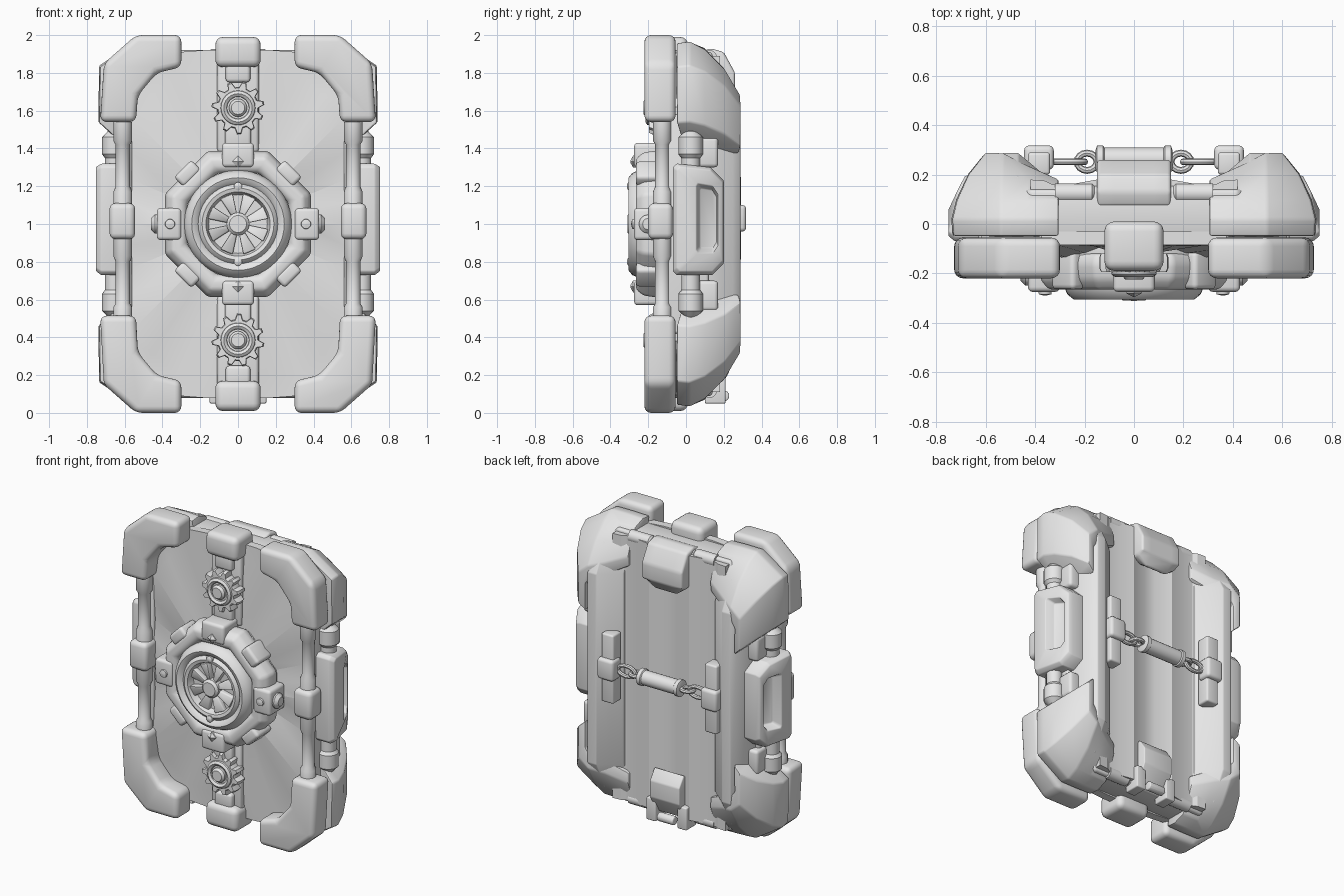
import bpy, bmesh, math
from mathutils import Matrix, Vector

if "Cube" in bpy.data.objects:
    bpy.data.objects.remove(bpy.data.objects["Cube"])

metal = bpy.data.materials.new("grey_metal")
metal.diffuse_color = (0.8, 0.8, 0.8, 1)
metal.use_nodes = True
metal.node_tree.nodes["Principled BSDF"].inputs["Base Color"].default_value = metal.diffuse_color


def finish(name, bm, bevel=0.0, mx=False, mz=False, seg=3, angle=35):
    """Bevel, mirror across x = 0 and z = 1, then make an object."""
    bmesh.ops.recalc_face_normals(bm, faces=bm.faces)
    if bevel:
        edges = [e for e in bm.edges if len(e.link_faces) == 2 and e.calc_face_angle(0) > 0.45]
        bmesh.ops.bevel(bm, geom=edges, offset=bevel, segments=seg, profile=0.5,
                        affect='EDGES', clamp_overlap=True)
    for use, axis in ((mx, 0), (mz, 2)):
        if use:
            dup = bmesh.ops.duplicate(bm, geom=bm.verts[:] + bm.edges[:] + bm.faces[:])["geom"]
            for v in dup:
                if isinstance(v, bmesh.types.BMVert):
                    v.co[axis] = (2 if axis == 2 else 0) - v.co[axis]
            bmesh.ops.reverse_faces(bm, faces=[f for f in dup if isinstance(f, bmesh.types.BMFace)])
    me = bpy.data.meshes.new(name)
    bm.to_mesh(me)
    bm.free()
    ob = bpy.data.objects.new(name, me)
    bpy.context.collection.objects.link(ob)
    me.materials.append(metal)
    bpy.ops.object.select_all(action='DESELECT')
    ob.select_set(True)
    bpy.context.view_layer.objects.active = ob
    bpy.ops.object.shade_smooth_by_angle(angle=math.radians(angle))


def loft(bm, rings, closed=False):
    """Skin rings of points; cap the ends, or join last to first."""
    vs = [[bm.verts.new(p) for p in r] for r in rings]
    n = len(vs[0])
    for a, b in zip(vs, vs[1:] + ([vs[0]] if closed else [])):
        for i in range(n):
            j = (i + 1) % n
            bm.faces.new((a[i], a[j], b[j], b[i]))
    if not closed:
        bm.faces.new(vs[0][::-1])
        bm.faces.new(vs[-1])
    return bm


def lathe(bm, prof, m, n=24, closed=False, off=0.0):
    """Turn (radius, height) pairs about the local z axis of matrix m."""
    return loft(bm, [[m @ Vector((r * math.cos(t), r * math.sin(t), h))
                      for t in (2 * math.pi * i / n + off for i in range(n))] for r, h in prof], closed)


def box(bm, x0, x1, y0, y1, z0, z1, m=Matrix()):
    return loft(bm, [[m @ Vector(p) for p in ((x0, y0, z), (x1, y0, z), (x1, y1, z), (x0, y1, z))]
                     for z in (z0, z1)])


def at(x, y, z, axis='Z'):
    """Local z points along +z, +x, or forward (-y)."""
    rot = {'Z': Matrix(), 'X': Matrix.Rotation(math.pi / 2, 4, 'Y'),
           'F': Matrix.Rotation(math.pi / 2, 4, 'X')}[axis]
    return Matrix.Translation((x, y, z)) @ rot


new = bmesh.new

# Core slab
oct_ = [(-.42, .09), (.42, .09), (.6, .3), (.6, 1.7), (.42, 1.91), (-.42, 1.91), (-.6, 1.7), (-.6, .3)]
finish("core_slab", loft(new(), [[(x, y, z) for x, z in oct_] for y in (-.05, .14)]), .015)

# Faceted front panel: folded fan rising to the dial
bm = new()
rings = [[], [], [], []]
N = 32
for i in range(N):
    t = 2 * math.pi * i / N
    c, s = math.cos(t), math.sin(t)
    r = min(.62 / max(abs(c), 1e-6), .92 / max(abs(s), 1e-6), 1.28 / (abs(c) + abs(s)))
    fold = (-.022, 0, .022, 0)[i % 4]
    for ring, q, y in zip(rings, (r, r, r * .85 + .03, .34), (-.03, -.085, -.09 + fold * .5, -.12 + fold)):
        ring.append((q * c, y, 1 + q * s))
finish("front_panel", loft(bm, rings), angle=12)

# Corrugated back panel
half = [(.42, .18), (.36, .175), (.33, .16), (.26, .16), (.15, .18), (.04, .145)]
prof = half + [(-x, y) for x, y in half[::-1]]
outline = [(.42, .08)] + prof + [(-.42, .08)]
finish("back_panel", loft(new(), [[(x, y, z) for x, y in outline] for z in (.11, 1.89)]), angle=20)

# Long back rails
rail = [(.05, .13), (.19, .17), (.288, .36), (.288, 1.64), (.19, 1.83), (.05, 1.87)]
finish("back_rail", loft(new(), [[(x, max(y - d, .04), z) for y, z in rail]
       for x, d in ((.34, .11), (.41, .05), (.47, 0), (.53, 0), (.56, .04), (.61, .19))]), .006, mx=True)

# Front corner guards, the lower pair slightly taller
for name, flip, zb in (("upper_guard", 1, 1.54), ("lower_guard", -1, 1.485)):
    guard = [(.30, 2), (.54, 2), (.71, 1.85), (.73, zb), (.54, zb), (.53, 1.68), (.43, 1.80), (.30, 1.83)]
    finish(name, loft(new(), [[(x, y, 1 + flip * (z - 1)) for x, z in guard] for y in (-.22, -.055)]),
           .035, mx=True, seg=4)

# Armour behind each corner: one section swept from the top arm round to the side
section = [(.03, -.05, 0), (0, .02, 0), (.13, .1, 0), (.45, .1, .55), (.9, .1, 1), (1.2, .1, .95), (1.2, .0, 0)]
rings = []
for px, pz, qx, qz, ymax in ((.305, 1.96, .305, 1.74, .18), (.42, 1.965, .44, 1.68, .24), (.54, 1.965, .53, 1.65, .288),
                             (.735, 1.84, .585, 1.60, .29), (.74, 1.54, .585, 1.40, .29)):
    rings.append([(px + (qx - px) * t, y + (ymax - .1) * k, pz + (qz - pz) * t) for t, y, k in section])
finish("corner_armour", loft(new(), rings), .01, mx=True, mz=True, seg=2, angle=25)

# Front centre clips, top and bottom
finish("front_clip", box(new(), -.12, .12, -.19, .01, 1.83, 1.99), .04, mz=True, seg=4)

# Top back clip and bottom hook
clip = [(.07, 1.76), (.07, 1.91), (.13, 1.93), (.2, 1.91), (.26, 1.80), (.26, 1.69), (.21, 1.62), (.15, 1.66)]
finish("back_clip", loft(new(), [[(x, y, z if abs(x) < .1 else max(z, 1.68)) for y, z in clip]
       for x in (-.15, -.08, .08, .15)]), .015)
bm = loft(new(), [[(x, y - .03, 2.0 - z + .02) for y, z in clip] for x in (-.11, .11)])
for x in (-.15, .08):
    box(bm, x, x + .07, .1, .21, .05, .2)
lathe(bm, [(.03, -.06), (.03, .06)], at(0, .2, .09, 'X'), 12)
finish("bottom_hook", bm, .015)

# Edge rods along top and bottom
finish("edge_rod", lathe(new(), [(.04, -.32), (.04, -.17), (.03, -.16), (.03, .16), (.04, .17), (.04, .32)],
       at(0, .125, 1.88, 'X'), 16), mz=True)

# Front side rods with collars
finish("side_rod", lathe(new(), [(.05, .48), (.05, .56), (.038, .58), (.038, .80), (.05, .83), (.05, 1.17),
       (.038, 1.2), (.038, 1.42), (.05, 1.44), (.05, 1.54)], at(.61, -.125, 0), 16), mx=True)
finish("rod_collar", box(new(), .545, .68, -.2, -.07, .92, 1.11), .03, mx=True)
finish("side_wall", box(new(), .56, .63, -.1, .12, .42, 1.58), .015, mx=True)

# Lumpy side pistons
half = [(.03, 1.68), (.045, 1.65), (.06, 1.61), (.05, 1.56), (.035, 1.53), (.035, 1.49), (.065, 1.46),
        (.065, 1.37), (.05, 1.35), (.05, 1.0)]
finish("side_piston", lathe(new(), half, at(.655, .025, 0), 16), mx=True, mz=True)
finish("piston_mount", box(new(), .56, .65, .04, .17, 1.3, 1.46), .02, mx=True, mz=True)

# Side plates with a sunken window, leaning in towards the back
edge = [(-.07, .75), (-.05, .73), (.14, .73), (.2, .79), (.2, 1.23), (.13, 1.3), (-.05, 1.32), (-.07, 1.3)]
def shrink(k, x):
    pts = [(.145 + (y - .145) * k[0], 1.04 + (z - 1.04) * k[1]) for y, z in edge]
    return [(x - max(y - .06, 0) * .5, y, z) for y, z in pts]
finish("side_plate", loft(new(), [shrink((1, 1), .6), shrink((1, 1), .725), shrink((.9, .94), .752),
       shrink((.42, .62), .752), shrink((.34, .54), .70)]), .006, mx=True, seg=2)

# Dial: scalloped outer ring
F = at(0, 0, 1, 'F')
finish("dial_outer_ring", lathe(new(), [(.29, .12), (.405, .12), (.42, .16), (.41, .225), (.375, .265), (.32, .265),
       (.29, .24)], F, 8, True, math.pi / 8), .015)
finish("dial_base", lathe(new(), [(.38, .03), (.38, .15), (.3, .19)], F, 32))

# Dial lugs: large on the axes, small on the diagonals
bm = new()
for k in range(8):
    m = F @ Matrix.Rotation(k * math.pi / 4, 4, 'Z')
    w, r0, r1, h = (.085, .30, .43, .275) if k % 2 == 0 else (.065, .34, .415, .265)
    box(bm, r0, r1, -w, w, .11, h, m)
finish("dial_lug", bm, .02)

# Dial studs: diamonds above and below, pegs at the sides
bm = new()
for z in (.67, 1.33):
    lathe(bm, [(.032, .26), (.032, .28), (.004, .295)], at(0, 0, z, 'F'), 4)
for x in (-.36, .36):
    lathe(bm, [(.03, .26), (.025, .285), (.004, .29)], at(x, 0, 1, 'F'), 12)
for x in (-1, 1):
    lathe(bm, [(.05, .40), (.05, .44), (.03, .46)], at(0, -.2, 1, 'X') @ Matrix.Scale(x, 4), 12)
finish("dial_stud", bm)

# Dial: round inner rings and dish
finish("dial_inner_ring", lathe(new(), [(.205, .2), (.285, .18), (.285, .25), (.27, .285), (.245, .305),
       (.22, .295), (.205, .275)], F, 48, True))
finish("dial_dish", lathe(new(), [(.26, .15), (.22, .275), (.19, .30), (.17, .295), (.155, .25), (.06, .245),
       (.06, .295), (.045, .31)], F, 40))
bm = new()
for k in range(8):
    m = F @ Matrix.Rotation((k + .5) * math.pi / 4, 4, 'Z')
    loft(bm, [[m @ Vector(p) for p in ((r, -w, .23), (r, w, .23), (r, w, .275), (r, -w, .29))]
              for r, w in ((.05, .015), (.16, .036))])
finish("dial_spoke", bm, .008, seg=2)
bm = new()
for z in (.8, 1.2):
    lathe(bm, [(.022, .27), (.022, .305), (.01, .312)], at(0, 0, z, 'F'), 12)
finish("dial_rivet", bm)

# Vertical straps joining dial to clips
bm = box(new(), -.11, .11, -.13, -.05, 1.38, 1.88)
box(bm, -.07, .07, -.17, -.05, 1.40, 1.56)
box(bm, -.065, .065, -.165, -.05, 1.75, 1.86)
finish("dial_strap", bm, .018, mz=True)

# Gears with hubs
T = 11
teeth = [((.14 if j in (1, 2) else .11), (i + (0, .2, .45, .65)[j]) * 2 * math.pi / T)
         for i in range(T) for j in range(4)]
G = at(0, 0, 1.615, 'F')
bm = loft(new(), [[G @ Vector((r * k * math.cos(t), r * k * math.sin(t), h)) for r, t in teeth]
                  for h, k in ((.12, .96), (.135, 1), (.18, 1), (.195, .95))])
finish("gear", bm, mz=True)
bm = lathe(new(), [(.055, .18), (.095, .18), (.09, .205), (.075, .215), (.06, .205)], G, 24, True)
lathe(bm, [(.048, .15), (.048, .21), (.035, .225)], G, 20)
finish("gear_hub", bm, mz=True)

# Back handle
H = 1.03
finish("handle_grip", lathe(new(), [(.04, -.155), (.055, -.15), (.055, -.125), (.048, -.12), (.048, .12),
       (.055, .125), (.055, .15), (.04, .155)], at(0, .262, H, 'X'), 20))

# Chain links between grip and mounts
bm = new()
for x, rx, tilt in ((.19, .04, 0), (.265, .065, math.pi / 2)):
    m = Matrix.Translation((x, .252, H)) @ Matrix.Rotation(tilt, 4, 'X')
    path = []
    for i in range(16):
        t = 2 * math.pi * i / 16
        d = Vector((math.cos(t), math.sin(t), 0))
        c = Vector((rx * d.x, .035 * d.y, 0))
        path.append([m @ (c + d * .014 * math.cos(a) + Vector((0, 0, .014 * math.sin(a))))
                     for a in (2 * math.pi * j / 8 for j in range(8))])
    loft(bm, path, True)
finish("chain_link", bm, mx=True)

# Handle mounts and vertical straps
finish("handle_mount", box(new(), .325, .445, .22, .318, H - .07, H + .07), .02, mx=True)
finish("handle_strap", box(new(), .34, .43, .2, .29, .8, 1.26), .012, mx=True)
